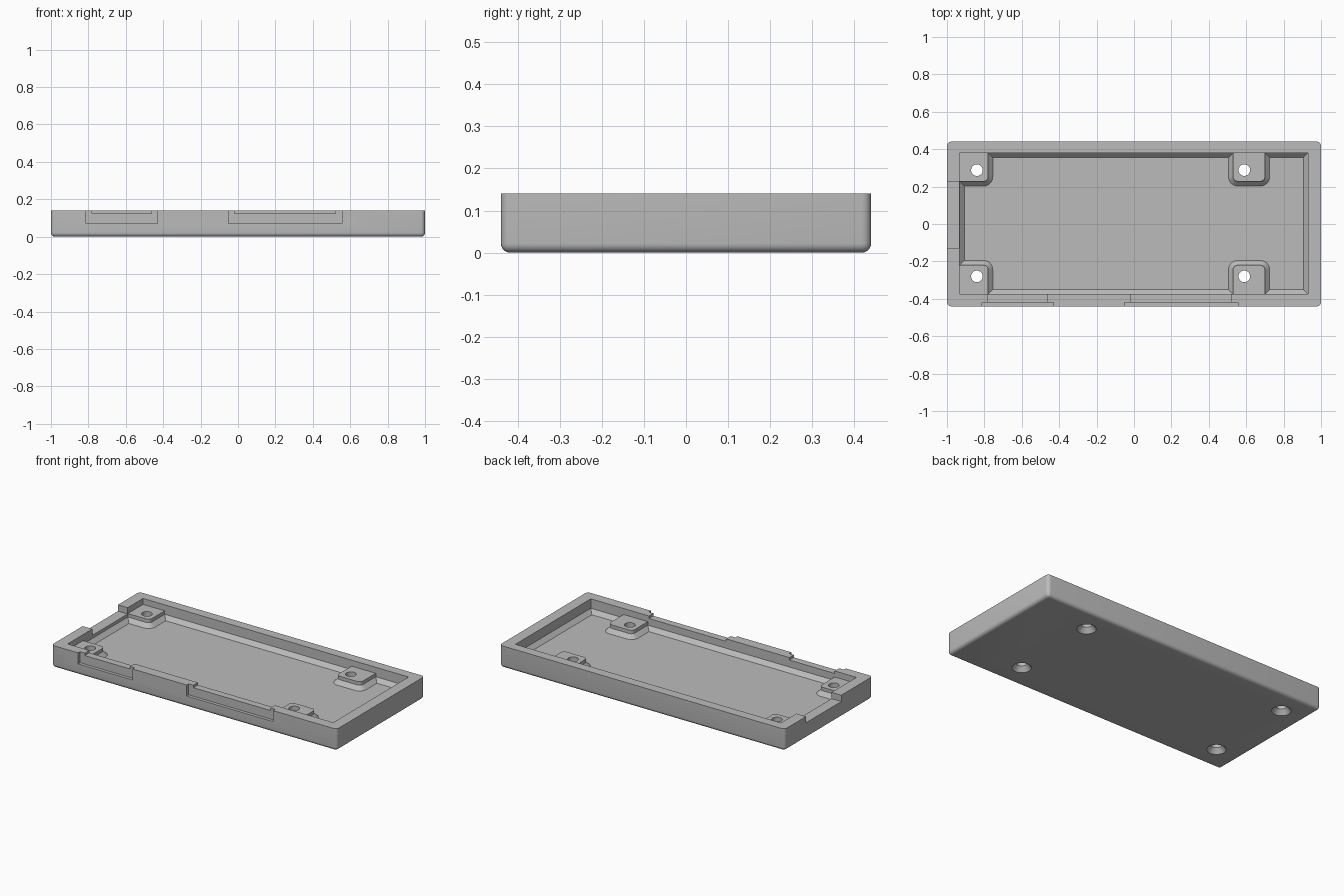
import bpy, bmesh, math

if "Cube" in bpy.data.objects:
    bpy.data.objects.remove(bpy.data.objects["Cube"], do_unlink=True)

H = 0.14        # rim height
FLOOR = 0.055   # top of the floor
FLARE = 0.025   # chamfer where walls and posts meet the floor
POST = 0.102    # top of the screw posts
LEDGE = 0.1     # bottom of the side notch

grey = bpy.data.materials.new("plain grey")
grey.use_nodes = True
colour = (0.5, 0.5, 0.5, 1)
grey.diffuse_color = colour
grey.node_tree.nodes["Principled BSDF"].inputs["Base Color"].default_value = colour


def rect(x0, x1, y0, y1, grow=0, r=0):
    """Rectangle outline, grown outward, with optional rounded corners."""
    x0, x1, y0, y1 = x0 - grow, x1 + grow, y0 - grow, y1 + grow
    if r == 0:
        return [(x0, y0), (x1, y0), (x1, y1), (x0, y1)]
    r += grow
    corners = [(x0 + r, y0 + r), (x1 - r, y0 + r), (x1 - r, y1 - r), (x0 + r, y1 - r)]
    return [(cx + r * math.cos(a), cy + r * math.sin(a))
            for q, (cx, cy) in enumerate(corners)
            for a in [math.pi + (q + k / 6) * math.pi / 2 for k in range(7)]]


def circle(cx, cy, r, n=32):
    return [(cx + r * math.cos(2 * math.pi * k / n), cy + r * math.sin(2 * math.pi * k / n))
            for k in range(n)]


def loft(name, layers):
    """Closed solid through outlines stacked as (z, outline)."""
    bm = bmesh.new()
    rings = [[bm.verts.new((x, y, z)) for x, y in pts] for z, pts in layers]
    n = len(rings[0])
    for a, b in zip(rings, rings[1:]):
        for i in range(n):
            j = (i + 1) % n
            bm.faces.new((a[i], a[j], b[j], b[i]))
    bm.faces.new(rings[0][::-1])
    bm.faces.new(rings[-1])
    bmesh.ops.recalc_face_normals(bm, faces=bm.faces)
    me = bpy.data.meshes.new(name)
    bm.to_mesh(me)
    bm.free()
    me.materials.append(grey)
    ob = bpy.data.objects.new(name, me)
    bpy.context.collection.objects.link(ob)
    return ob


def block(name, x0, x1, y0, y1, z0, z1):
    return loft(name, [(z0, rect(x0, x1, y0, y1)), (z1, rect(x0, x1, y0, y1))])


def combine(target, tool, operation):
    """Apply a boolean and remove the tool."""
    mod = target.modifiers.new("boolean", 'BOOLEAN')
    mod.operation = operation
    mod.solver = 'EXACT'
    mod.object = tool
    bpy.context.view_layer.objects.active = target
    bpy.ops.object.modifier_apply(modifier=mod.name)
    bpy.data.objects.remove(tool, do_unlink=True)


# Outer tray block, rounded everywhere but the rim
tray = block("tray", -1, 1, -0.44, 0.44, 0, H)
bm = bmesh.new()
bm.from_mesh(tray.data)
edges = [e for e in bm.edges if min(v.co.z for v in e.verts) < 0.01]
bmesh.ops.bevel(bm, geom=edges, offset=0.022, segments=6, profile=0.5, affect='EDGES')
bm.to_mesh(tray.data)
bm.free()

# Cavity with chamfered floor edge
inside = (-0.932, 0.93, -0.375, 0.38)
combine(tray, loft("cavity", [
    (FLOOR, rect(*inside, grow=-FLARE)),
    (FLOOR + FLARE, rect(*inside)),
    (0.2, rect(*inside))]), 'DIFFERENCE')

# Screw posts, flared at the foot and running into the walls
for x0, x1 in ((-0.96, -0.78), (0.53, 0.70)):
    for y0, y1 in ((-0.4, -0.22), (0.228, 0.41)):
        box = (x0, x1, y0, y1)
        combine(tray, loft("post", [
            (0.03, rect(*box, grow=FLARE, r=0.024)),
            (FLOOR, rect(*box, grow=FLARE, r=0.024)),
            (FLOOR + FLARE, rect(*box, r=0.024)),
            (POST, rect(*box, r=0.024))]), 'UNION')

# Countersunk screw holes
for x in (-0.84, 0.59):
    for y in (-0.28, 0.288):
        combine(tray, loft("screw_hole", [
            (-0.01, circle(x, y, 0.063)),
            (0.03, circle(x, y, 0.031)),
            (0.2, circle(x, y, 0.031))]), 'DIFFERENCE')

# Front port recesses, each with a lowered sill through the wall
for x0, x1 in ((-0.813, -0.43), (-0.052, 0.555)):
    combine(tray, block("recess", x0, x1, -0.5, -0.42, 0.07, 0.2), 'DIFFERENCE')
    combine(tray, block("sill", x0 + 0.033, x1 - 0.033, -0.5, -0.36, 0.124, 0.2), 'DIFFERENCE')

# Notch through the wall on the -x end
combine(tray, block("side_notch", -1.1, -0.92, -0.127, 0.226, LEDGE, 0.2), 'DIFFERENCE')

bpy.ops.object.select_all(action='DESELECT')
tray.select_set(True)
bpy.context.view_layer.objects.active = tray
bpy.ops.object.shade_smooth_by_angle(angle=math.radians(30))
